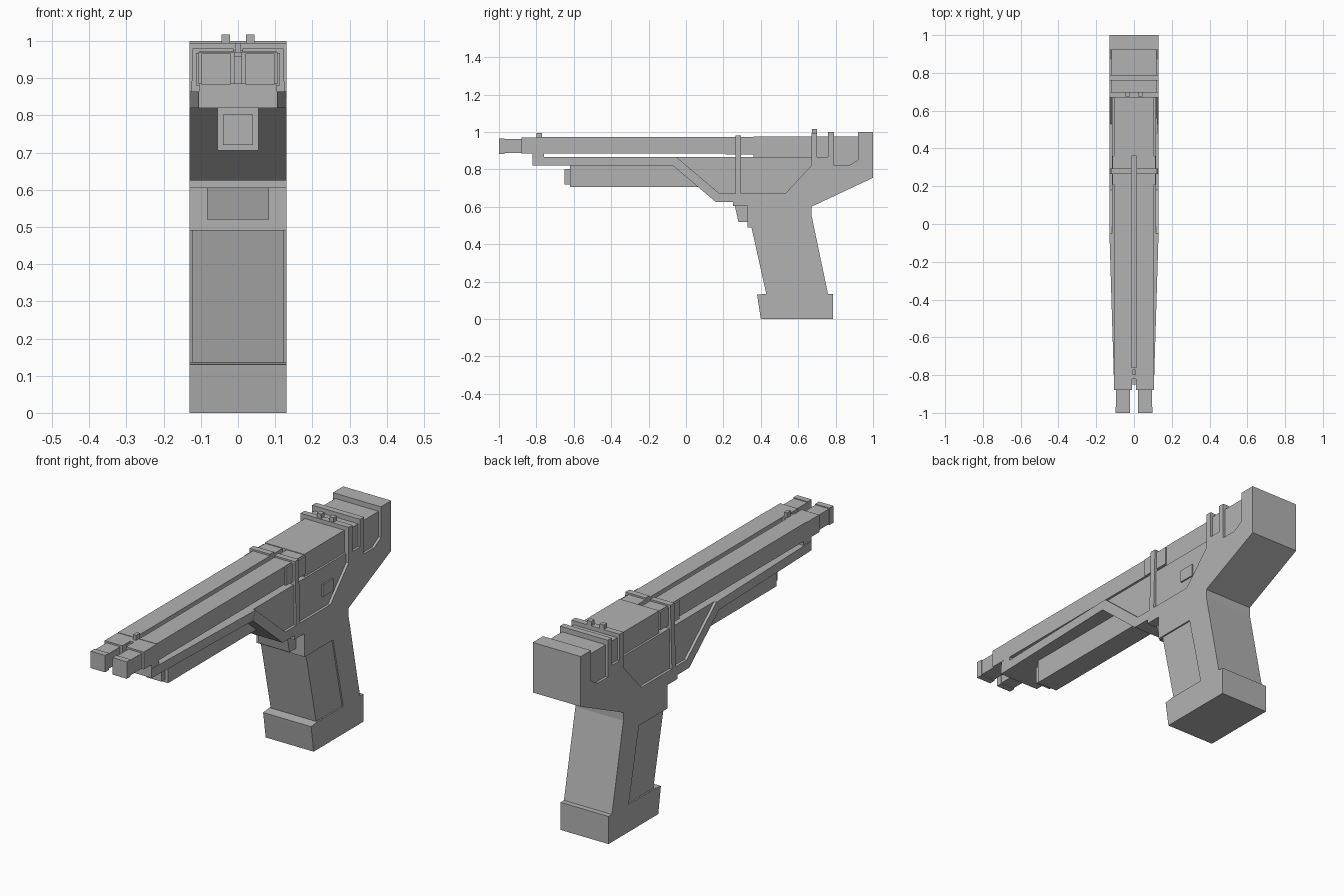
import bpy, bmesh

cube = bpy.data.objects.get("Cube")
if cube:
    bpy.data.objects.remove(cube, do_unlink=True)

grey = bpy.data.materials.new("plain grey")
grey.use_nodes = True
colour = (0.45, 0.45, 0.45, 1)
grey.diffuse_color = colour
grey.node_tree.nodes["Principled BSDF"].inputs["Base Color"].default_value = colour


def prism(name, outline, x0, x1, shape=None):
    """Extrude a side outline of (y, z) points from x0 to x1."""
    bm = bmesh.new()
    face = bm.faces.new([bm.verts.new((x0, y, z)) for y, z in outline])
    ext = bmesh.ops.extrude_face_region(bm, geom=[face])
    for v in ext["geom"]:
        if isinstance(v, bmesh.types.BMVert):
            v.co.x = x1
    if shape:
        for v in bm.verts:
            v.co.x *= shape(v.co)
    bmesh.ops.recalc_face_normals(bm, faces=bm.faces[:])
    mesh = bpy.data.meshes.new(name)
    bm.to_mesh(mesh)
    bm.free()
    mesh.materials.append(grey)
    obj = bpy.data.objects.new(name, mesh)
    bpy.context.collection.objects.link(obj)
    return obj


def full(name, outline, half, shape=None):
    return prism(name, outline, -half, half, shape)


def rect(y0, y1, z0, z1):
    return [(y0, z0), (y1, z0), (y1, z1), (y0, z1)]


def pair(name, outline, inner, outer):
    prism("left_" + name, outline, inner, outer)
    prism("right_" + name, outline, -outer, -inner)


# Main frame: sloped front band, rear block with grooves, grip spine
full("frame", [
    (-0.07, 0.82), (-0.05, 0.865), (0.18, 0.67), (0.53, 0.67), (0.67, 0.82),
    (0.67, 0.995), (0.70, 0.995), (0.70, 0.865), (0.76, 0.865), (0.76, 1.0),
    (0.79, 1.0), (0.79, 0.82), (0.87, 0.82), (0.92, 0.85), (0.92, 1.0),
    (1.0, 1.0), (1.0, 0.755), (0.67, 0.6), (0.67, 0.56), (0.76, 0.13),
    (0.63, 0.13), (0.55, 0.49), (0.33, 0.49), (0.33, 0.605),
    (0.25, 0.605), (0.25, 0.625), (0.16, 0.625)], 0.13)

# Recessed side panels
full("receiver_core", [(-0.05, 0.865), (0.18, 0.67), (0.53, 0.67),
                       (0.67, 0.82), (0.67, 0.865)], 0.117)
full("rear_core", rect(0.70, 0.92, 0.80, 0.975), 0.118)
full("grip_panel", [(0.35, 0.49), (0.55, 0.49), (0.63, 0.13), (0.43, 0.13)], 0.123)
prism("left_button", rect(0.48, 0.56, 0.725, 0.785), 0.11, 0.124)

# Grip base and trigger
full("grip_base", [(0.40, 0), (0.785, 0), (0.785, 0.135), (0.43, 0.135),
                   (0.38, 0.13), (0.383, 0.11)], 0.13)
full("trigger", [(0.26, 0.61), (0.28, 0.52), (0.33, 0.52), (0.33, 0.61)], 0.083)

# Tapered lower rail and front block
full("lower_rail", rect(-0.82, -0.05, 0.82, 0.865), 0.13,
     lambda p: 0.82 if p.y < -0.5 else 1)
full("front_block", rect(-0.82, -0.76, 0.82, 0.97), 0.105)
full("front_web", rect(-0.85, -0.82, 0.885, 0.96), 0.02)
full("front_sight", rect(-0.80, -0.77, 0.96, 0.995), 0.008)

# Under-barrel housing
full("under_housing", rect(-0.62, 0.07, 0.705, 0.825), 0.055)
full("under_housing_cap", rect(-0.65, -0.61, 0.72, 0.803), 0.04)

# Twin barrels, muzzles and collars
pair("barrel", rect(-0.78, 0.37, 0.885, 0.972), 0.012, 0.105)
pair("barrel_nose", rect(-0.88, -0.80, 0.885, 0.97), 0.01, 0.106)
pair("muzzle_neck", rect(-0.98, -0.87, 0.888, 0.962), 0.022, 0.096)
pair("muzzle", rect(-1.0, -0.97, 0.883, 0.966), 0.02, 0.098)
pair("collar", rect(0.21, 0.36, 0.88, 0.968), 0.014, 0.113)
full("barrel_floor", rect(-0.78, 0.37, 0.885, 0.91), 0.02)

# Vertical strap, leaning in towards the top
pair("strap", rect(0.265, 0.295, 0.67, 0.98), 0.012, 0.13)
for side in ("left_strap", "right_strap"):
    for v in bpy.data.objects[side].data.vertices:
        if v.co.z > 0.9 and abs(v.co.x) > 0.1:
            v.co.x *= 0.94

# Upper receiver cover and rear sights
full("receiver_cover", rect(0.36, 0.68, 0.86, 0.975), 0.107)
pair("rear_sight", rect(0.675, 0.70, 0.98, 1.017), 0.022, 0.045)
